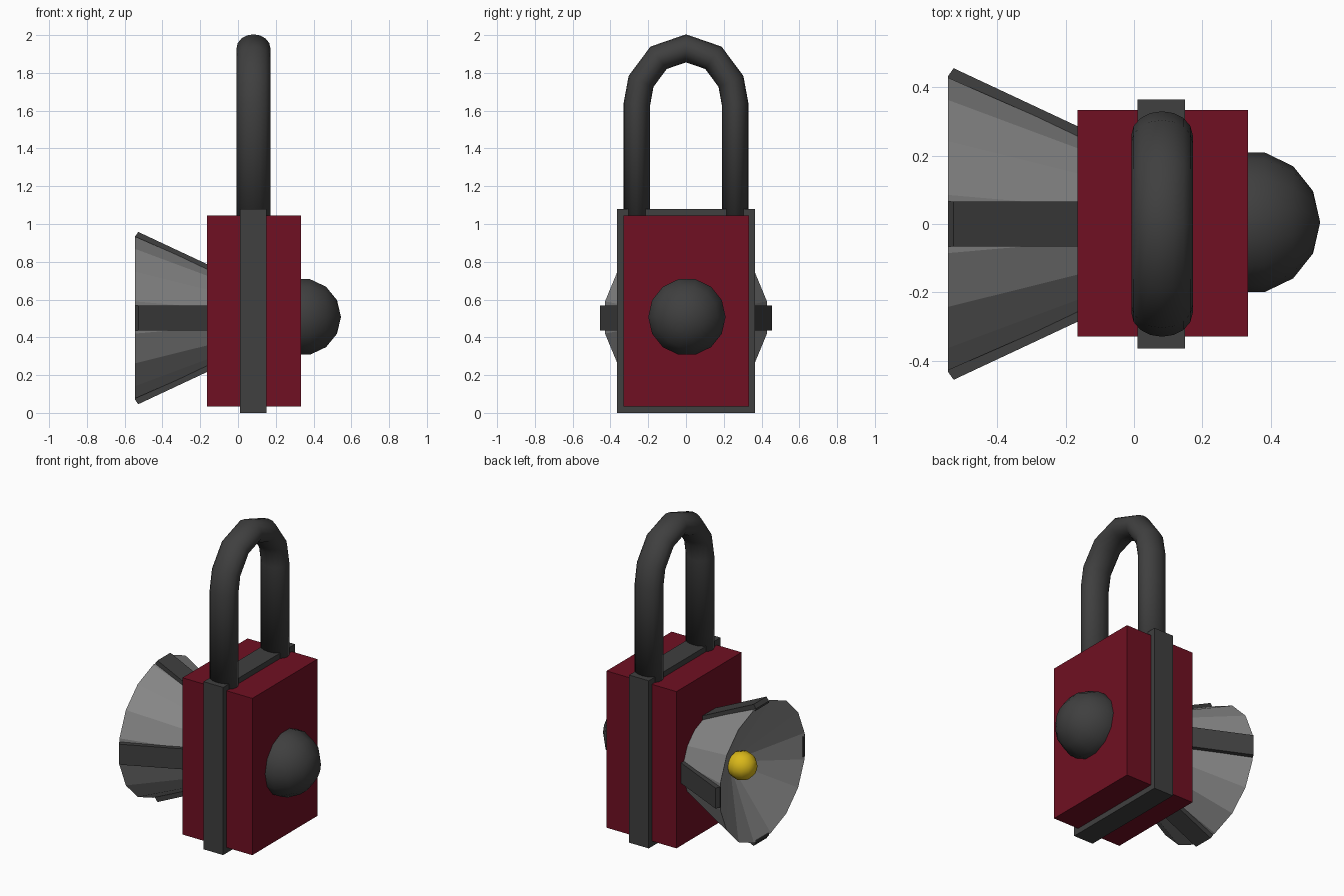
import bpy, bmesh, math
from mathutils import Vector, Matrix

if "Cube" in bpy.data.objects:
    bpy.data.objects.remove(bpy.data.objects["Cube"])


def material(name, rgb):
    m = bpy.data.materials.new(name)
    m.diffuse_color = (*rgb, 1)
    m.use_nodes = True
    m.node_tree.nodes["Principled BSDF"].inputs["Base Color"].default_value = m.diffuse_color
    return m


RED = material("red_paint", (0.16, 0.005, 0.016))
DARK = material("dark_rubber", (0.05, 0.05, 0.05))
GREY = material("reflector_grey", (0.25, 0.25, 0.25))
YELLOW = material("bulb_yellow", (0.7, 0.48, 0.01))
AXIS_Z = 0.505


def add_object(name, bm, mat, smooth=False):
    bmesh.ops.recalc_face_normals(bm, faces=bm.faces[:])
    for f in bm.faces:
        f.smooth = smooth
    me = bpy.data.meshes.new(name)
    bm.to_mesh(me)
    bm.free()
    me.materials.append(mat)
    ob = bpy.data.objects.new(name, me)
    bpy.context.collection.objects.link(ob)
    return ob


def box(name, lo, hi, mat):
    lo, hi = Vector(lo), Vector(hi)
    bm = bmesh.new()
    bmesh.ops.create_cube(bm, size=1, matrix=Matrix.Translation((lo + hi) / 2)
                          @ Matrix.Diagonal((*(hi - lo), 1)))
    return add_object(name, bm, mat)


def ball(name, centre, radius, sides, mat):
    bm = bmesh.new()
    bmesh.ops.create_uvsphere(bm, u_segments=sides, v_segments=sides // 2, radius=radius,
                              matrix=Matrix.Translation(centre) @ Matrix.Rotation(math.pi / 2, 4, 'Y'))
    return add_object(name, bm, mat, True)


# Body and the raised band around it
box("body", (-0.165, -0.33, 0.035), (0.333, 0.333, 1.045), RED)
box("body_band", (0.01, -0.365, 0), (0.15, 0.365, 1.08), DARK)

# Handle: oval tube swept along a faceted arch
half = [(0.26, 1.0), (0.26, 1.635), (0.238, 1.755), (0.145, 1.88)]
path = [(-y, z) for y, z in half] + [(0, 1.93)] + half[::-1]
SEG = 16
bm = bmesh.new()
rings = []
for i, (y, z) in enumerate(path):
    p = Vector((y, z))
    a = (p - Vector(path[i - 1])).normalized() if i else Vector((0, 1))
    b = (Vector(path[i + 1]) - p).normalized() if i < len(path) - 1 else Vector((0, -1))
    t = (a + b).normalized()
    n = Vector((-t.y, t.x)) * (0.07 / t.dot(a))
    rings.append([bm.verts.new((0.082 + 0.09 * math.sin(k * math.tau / SEG),
                                y + n.x * math.cos(k * math.tau / SEG),
                                z + n.y * math.cos(k * math.tau / SEG))) for k in range(SEG)])
for r, s in zip(rings, rings[1:]):
    for k in range(SEG):
        bm.faces.new((r[k - 1], r[k], s[k], s[k - 1]))
bm.faces.new(rings[0])
bm.faces.new(rings[-1])
add_object("handle", bm, DARK, True)

# Rear dome
ball("rear_dome", (0.335, 0.005, 0.508), 0.21, 14, DARK)

# Lamp cone: outer shell plus hollow reflector, spun around the x axis
profile = [(-0.15, 0), (-0.15, 0.26), (-0.545, 0.437), (-0.31, 0)]
start = math.pi / 16
bm = bmesh.new()
verts = [bm.verts.new((x, r * math.cos(start), AXIS_Z + r * math.sin(start))) for x, r in profile]
edges = [bm.edges.new(p) for p in zip(verts, verts[1:])]
bmesh.ops.spin(bm, geom=verts + edges, cent=(0, 0, AXIS_Z), axis=(1, 0, 0),
               angle=math.tau, steps=16)
bmesh.ops.remove_doubles(bm, verts=bm.verts[:], dist=0.0005)
add_object("lamp_cone", bm, GREY)

# Four ribs along the cone
rib = [(-0.545, 0.42), (-0.545, 0.432), (-0.528, 0.456), (-0.15, 0.279), (-0.15, 0.24)]
for i, side in enumerate(("top", "left", "bottom", "right")):
    bm = bmesh.new()
    face = bm.faces.new([bm.verts.new((x, -0.066, r)) for x, r in rib])
    new = bmesh.ops.extrude_face_region(bm, geom=[face])["geom"]
    bmesh.ops.translate(bm, vec=(0, 0.132, 0),
                        verts=[g for g in new if isinstance(g, bmesh.types.BMVert)])
    bmesh.ops.transform(bm, verts=bm.verts[:], matrix=Matrix.Translation((0, 0, AXIS_Z - 0.003))
                        @ Matrix.Rotation(i * math.pi / 2, 4, 'X'))
    add_object("cone_rib_" + side, bm, DARK)

# Bulb
ball("bulb", (-0.40, 0, AXIS_Z), 0.09, 12, YELLOW)
